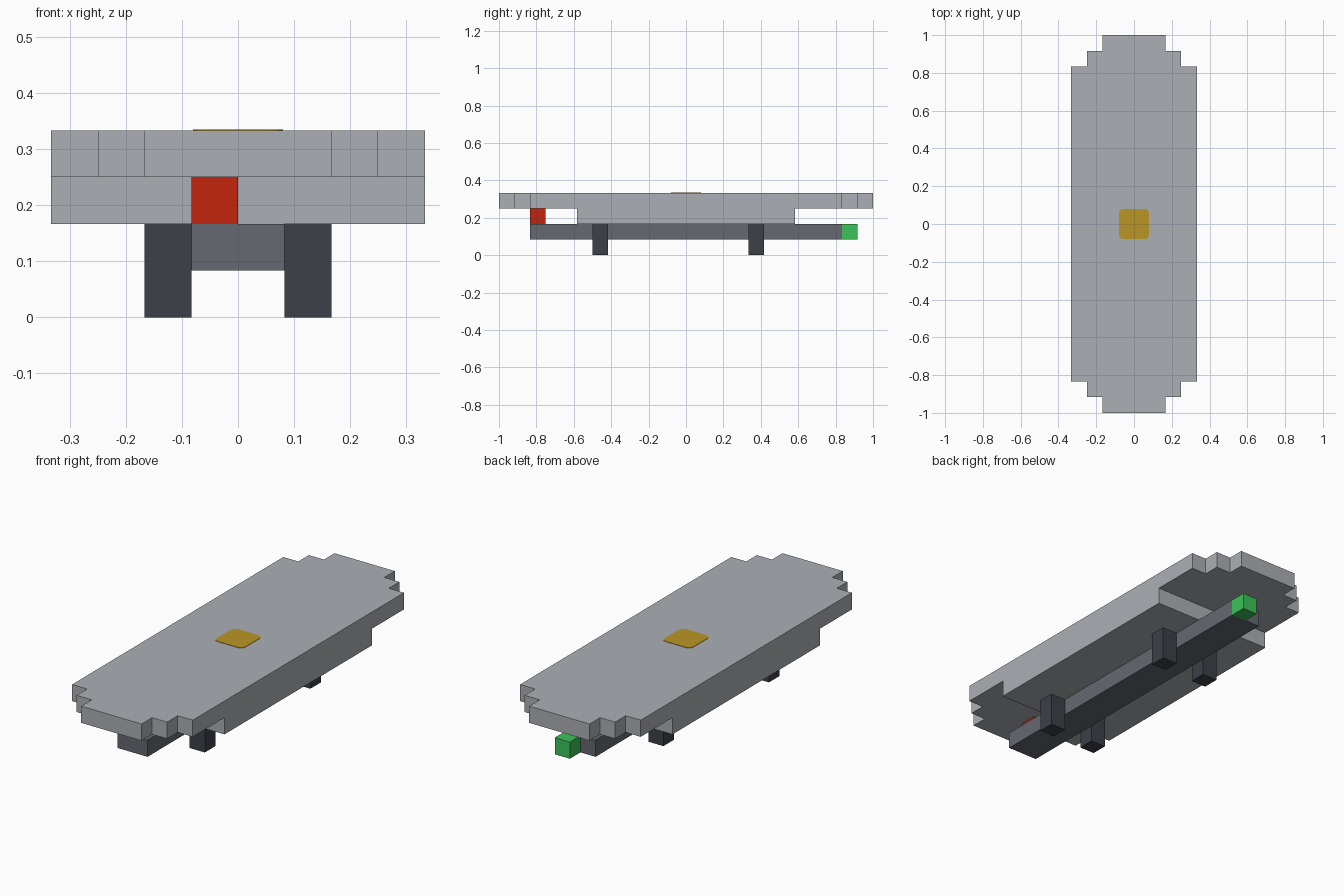
import bpy
import bmesh

cube = bpy.data.objects.get("Cube")
if cube:
    bpy.data.objects.remove(cube, do_unlink=True)

U = 1 / 12  # one block


def material(name, rgb):
    mat = bpy.data.materials.new(name)
    mat.use_nodes = True
    color = (*rgb, 1)
    mat.diffuse_color = color
    mat.node_tree.nodes["Principled BSDF"].inputs["Base Color"].default_value = color
    return mat


light_grey = material("light grey", (0.41, 0.43, 0.46))
mid_grey = material("slate grey", (0.13, 0.14, 0.165))
dark_grey = material("charcoal", (0.045, 0.051, 0.065))
red = material("red", (0.54, 0.018, 0.004))
green = material("green", (0.045, 0.55, 0.10))
gold = material("gold", (0.49, 0.305, 0.017))


def prism(name, outline, z0, z1, mat):
    """Extrude a flat outline, given in blocks, from z0 to z1."""
    bm = bmesh.new()
    face = bm.faces.new([bm.verts.new((x * U, y * U, z0 * U)) for x, y in outline])
    top = bmesh.ops.extrude_face_region(bm, geom=[face])["geom"]
    verts = [v for v in top if isinstance(v, bmesh.types.BMVert)]
    bmesh.ops.translate(bm, verts=verts, vec=(0, 0, (z1 - z0) * U))
    bmesh.ops.recalc_face_normals(bm, faces=bm.faces)
    mesh = bpy.data.meshes.new(name)
    bm.to_mesh(mesh)
    bm.free()
    mesh.materials.append(mat)
    obj = bpy.data.objects.new(name, mesh)
    bpy.context.collection.objects.link(obj)
    return obj


def block(name, x, y, z, mat):
    outline = [(x[0], y[0]), (x[1], y[0]), (x[1], y[1]), (x[0], y[1])]
    return prism(name, outline, z[0], z[1], mat)


def mirrored(quarter):
    """Complete a quarter outline around both axes."""
    half = quarter + [(-x, y) for x, y in reversed(quarter)]
    return half + [(-x, -y) for x, y in half]


# Deck with stepped ends
deck_quarter = [(4, 10), (3, 10), (3, 11), (2, 11), (2, 12)]
prism("deck", mirrored(deck_quarter), 3, 4, light_grey)

# Lower body and central keel beam
block("lower_body", (-4, 4), (-7, 7), (2, 3), light_grey)
block("keel_beam", (-1, 1), (-10, 10), (1, 2), mid_grey)

# Four legs beside the beam
for end, y in (("front", -6), ("back", 4)):
    for side, x in (("right", -2), ("left", 1)):
        block(f"{end}_{side}_leg", (x, x + 1), (y, y + 1), (0, 2), dark_grey)

# Coloured end blocks
block("front_red_block", (-1, 0), (-10, -9), (2, 3), red)
block("back_green_block", (0, 1), (10, 11), (1, 2), green)

# Thin rounded plate in the middle of the deck
plate_quarter = [(0.96, 0.7), (0.88, 0.88), (0.7, 0.96)]
prism("top_plate", mirrored(plate_quarter), 4, 4.02, gold)
